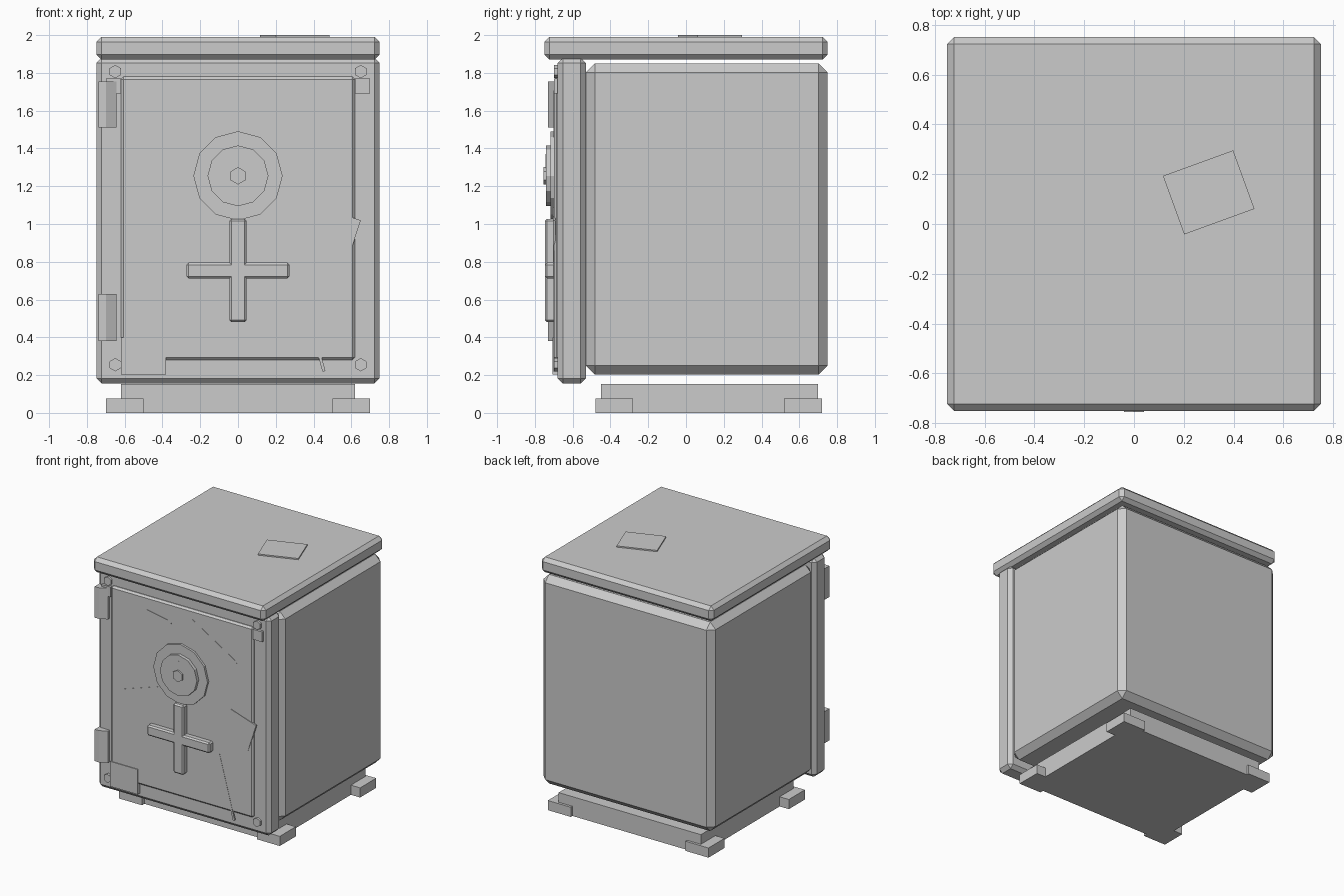
import bpy, bmesh, math
from mathutils import Matrix, Vector

if "Cube" in bpy.data.objects:
    bpy.data.objects.remove(bpy.data.objects["Cube"])

grey = bpy.data.materials.new("steel_grey")
grey.diffuse_color = (0.6, 0.6, 0.6, 1)
grey.use_nodes = True
grey.node_tree.nodes["Principled BSDF"].inputs["Base Color"].default_value = grey.diffuse_color


def finish(name, bm, bevel=0.0):
    if bevel:
        bmesh.ops.bevel(bm, geom=bm.edges[:], offset=bevel, segments=1, affect='EDGES')
    bmesh.ops.recalc_face_normals(bm, faces=bm.faces[:])
    me = bpy.data.meshes.new(name)
    bm.to_mesh(me)
    bm.free()
    me.materials.append(grey)
    ob = bpy.data.objects.new(name, me)
    bpy.context.collection.objects.link(ob)
    return ob


def box(name, lo, hi, bevel=0.0, rot=None):
    lo, hi = Vector(lo), Vector(hi)
    bm = bmesh.new()
    bmesh.ops.create_cube(bm, size=1, matrix=Matrix.Diagonal((*(hi - lo), 1)))
    ob = finish(name, bm, bevel)
    ob.location = (lo + hi) / 2
    if rot:
        ob.rotation_euler = rot
    return ob


def disc(name, x, z, r, sides, y_back, y_front):
    # prism facing the front, one corner pointing up
    bm = bmesh.new()
    depth = y_back - y_front
    bmesh.ops.create_cone(bm, cap_ends=True, segments=sides, radius1=r, radius2=r, depth=depth)
    bmesh.ops.rotate(bm, verts=bm.verts[:], matrix=Matrix.Rotation(math.pi / 2, 3, 'X'))
    top = max(bm.verts, key=lambda v: v.co.z).co
    bmesh.ops.rotate(bm, verts=bm.verts[:], matrix=Matrix.Rotation(math.atan2(top.x, top.z), 3, 'Y').inverted())
    ob = finish(name, bm)
    ob.location = (x, (y_back + y_front) / 2, z)
    return ob


# plinth and feet
box("plinth", (-0.62, -0.45, 0), (0.62, 0.70, 0.152))
for s in (-1, 1):
    for y in (-0.38, 0.62):
        box("foot", (s * 0.6 - 0.1, y - 0.1, 0), (s * 0.6 + 0.1, y + 0.1, 0.076))

# main shell, front frame and lid
box("body", (-0.75, -0.53, 0.203), (0.75, 0.75, 1.85), 0.048)
box("front_frame", (-0.75, -0.68, 0.155), (0.75, -0.53, 1.88), 0.028)
box("lid", (-0.75, -0.75, 1.87), (0.75, 0.75, 1.99), 0.027)
box("top_plate", (0.15, 0.002, 1.98), (0.45, 0.252, 2.0), rot=(0, 0, math.radians(20)))

# door with corner plates
box("door", (-0.62, -0.70, 0.28), (0.62, -0.66, 1.78), 0.014)
box("corner_patch", (-0.62, -0.706, 0.203), (-0.38, -0.67, 0.40))
for s in (-1, 1):
    box("corner_plate", (s * 0.66 - 0.04, -0.70, 1.69), (s * 0.66 + 0.04, -0.67, 1.77))
    for z in (0.255, 1.807):
        disc("bolt", s * 0.65, z, 0.035, 6, -0.67, -0.698)

# hinges, extruded from a chamfered profile
profile = [(-0.738, -0.67), (-0.738, -0.73), (-0.70, -0.73), (-0.643, -0.70), (-0.643, -0.67)]
for z0, z1 in ((0.38, 0.63), (1.51, 1.755)):
    bm = bmesh.new()
    face = bm.faces.new([bm.verts.new((x, y, z0)) for x, y in profile])
    ext = bmesh.ops.extrude_face_region(bm, geom=[face])
    bmesh.ops.translate(bm, vec=(0, 0, z1 - z0),
                        verts=[g for g in ext["geom"] if isinstance(g, bmesh.types.BMVert)])
    finish("hinge", bm)

# combination dial
disc("dial_ring", 0, 1.255, 0.236, 12, -0.68, -0.717)
disc("dial", 0, 1.255, 0.161, 12, -0.70, -0.742)
disc("dial_hub", 0, 1.255, 0.046, 6, -0.72, -0.755)
box("dial_mark", (-0.006, -0.745, 1.29), (0.006, -0.73, 1.37))

# cross handle
box("handle_upright", (-0.045, -0.747, 0.48), (0.045, -0.69, 1.027), 0.011)
box("handle_bar", (-0.273, -0.747, 0.712), (0.273, -0.69, 0.795), 0.011)

# bent patch and scratches on the door
box("bent_patch", (0.39, -0.704, 0.831), (0.62, -0.69, 1.061), rot=(0, math.radians(18), 0))
for x0, z0, x1, z1 in ((-0.35, 1.68, -0.09, 1.63), (0.09, 1.70, 0.48, 1.465),
                       (-0.51, 0.99, -0.17, 1.10), (0.32, 0.72, 0.455, 0.22)):
    half = math.hypot(x1 - x0, z1 - z0) / 2
    cx, cz = (x0 + x1) / 2, (z0 + z1) / 2
    box("scratch", (cx - half, -0.702, cz - 0.008), (cx + half, -0.69, cz + 0.008),
        rot=(0, -math.atan2(z1 - z0, x1 - x0), 0))
